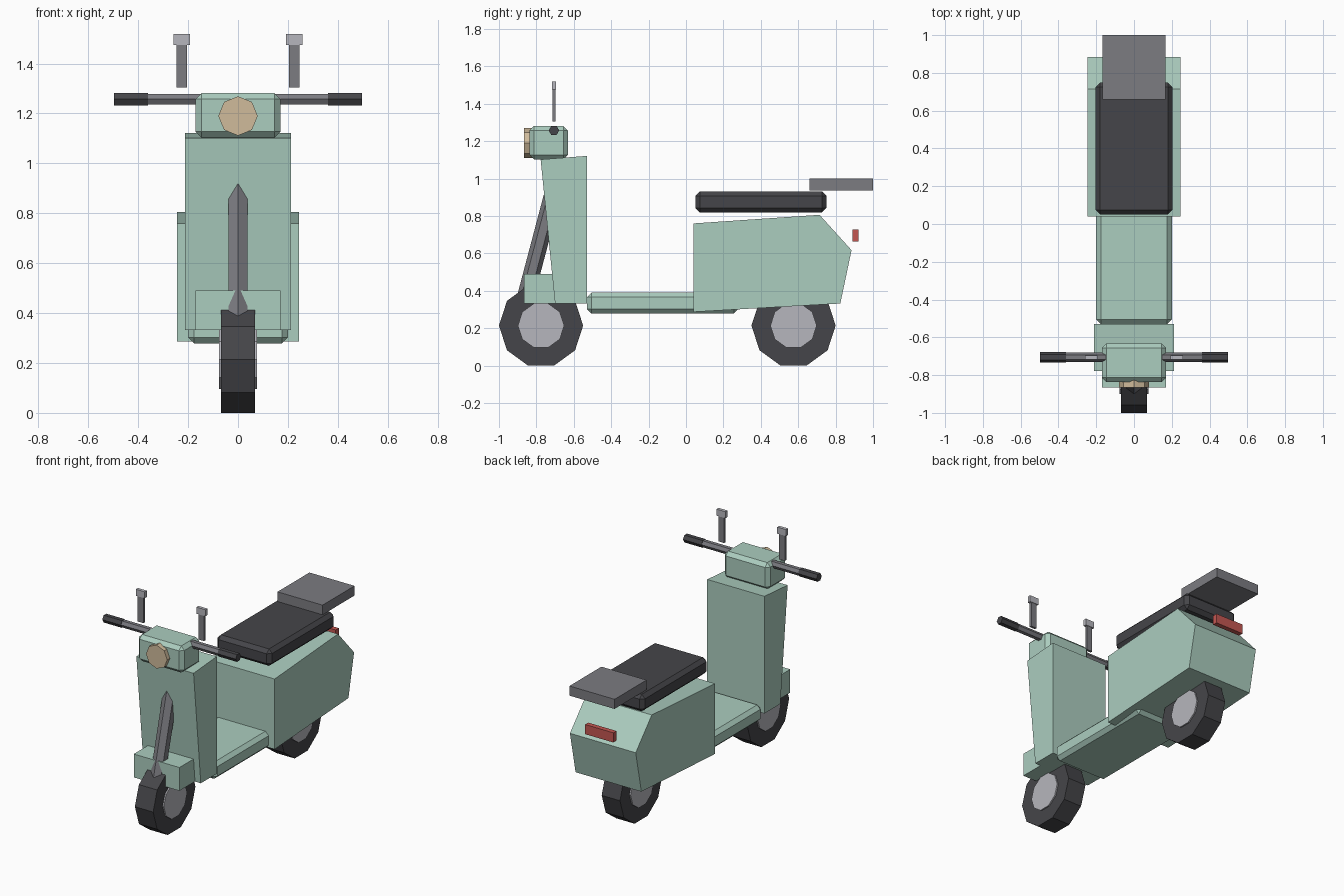
import bpy, bmesh, math
from mathutils import Matrix

default = bpy.data.objects.get("Cube")
if default:
    bpy.data.objects.remove(default, do_unlink=True)


def material(name, rgb):
    mat = bpy.data.materials.new(name)
    mat.use_nodes = True
    colour = (*rgb, 1)
    mat.diffuse_color = colour
    bsdf = next(n for n in mat.node_tree.nodes if n.type == "BSDF_PRINCIPLED")
    bsdf.inputs["Base Color"].default_value = colour
    bsdf.inputs["Roughness"].default_value = 0.7
    return mat


GREEN = material("mint green paint", (0.41, 0.61, 0.52))
DARK = material("dark rubber", (0.06, 0.06, 0.067))
GREY = material("grey metal", (0.2, 0.2, 0.22))
SILVER = material("silver metal", (0.47, 0.47, 0.51))
CREAM = material("cream lamp", (0.63, 0.5, 0.33))
RED = material("red lamp", (0.55, 0.095, 0.085))


def finish(name, bm, mat, bevel=0):
    bmesh.ops.recalc_face_normals(bm, faces=bm.faces)
    mesh = bpy.data.meshes.new(name)
    bm.to_mesh(mesh)
    bm.free()
    mesh.materials.append(mat)
    obj = bpy.data.objects.new(name, mesh)
    bpy.context.collection.objects.link(obj)
    if bevel:
        mod = obj.modifiers.new("chamfer", "BEVEL")
        mod.width = bevel
        mod.segments = 1
    return obj


def prism(name, profile, x0, x1, mat, bevel=0):
    """Extrude a (y, z) outline along x."""
    bm = bmesh.new()
    face = bm.faces.new([bm.verts.new((x0, y, z)) for y, z in profile])
    ext = bmesh.ops.extrude_face_region(bm, geom=[face])["geom"]
    verts = [v for v in ext if isinstance(v, bmesh.types.BMVert)]
    bmesh.ops.translate(bm, verts=verts, vec=(x1 - x0, 0, 0))
    return finish(name, bm, mat, bevel)


def box(name, x, y, z, mat, bevel=0):
    outline = [(y[0], z[0]), (y[1], z[0]), (y[1], z[1]), (y[0], z[1])]
    return prism(name, outline, x[0], x[1], mat, bevel)


def ring(sides, radius, y=0, z=0):
    turn = math.tau / sides
    return [(y + radius * math.cos(i * turn), z + radius * math.sin(i * turn))
            for i in range(sides)]


# Wheels
for place, y in (("front", -0.775), ("rear", 0.575)):
    prism(place + "_tyre", ring(10, 0.225, y, 0.214), -0.068, 0.068, DARK)
    prism(place + "_hub", ring(10, 0.124, y, 0.214), -0.077, 0.077, SILVER)

# Body panels
prism("rear_body", [(0.04, 0.287), (0.825, 0.332), (0.885, 0.617),
                    (0.714, 0.806), (0.04, 0.76)], -0.245, 0.245, GREEN)
prism("leg_shield", [(-0.7, 0.332), (-0.53, 0.332), (-0.53, 1.121),
                     (-0.777, 1.102)], -0.213, 0.213, GREEN)
box("floorboard", (-0.2, 0.2), (-0.53, 0.28), (0.278, 0.39), GREEN, 0.024)
box("front_fender", (-0.17, 0.17), (-0.866, -0.62), (0.333, 0.49), GREEN)

# Front fork, leaning back into the leg shield
fork = prism("front_fork", ring(6, 0.045), -0.36, 0.36, GREY)
fork.data.transform(Matrix.Translation((0, -0.784, 0.648))
                    @ Matrix.Rotation(math.radians(-14.8), 4, "X")
                    @ Matrix.Rotation(math.radians(-90), 4, "Y"))

# Steering head and headlight
box("steering_head", (-0.17, 0.17), (-0.837, -0.632), (1.103, 1.282), GREEN, 0.024)
lamp = prism("headlight", ring(8, 0.079), -0.03, 0.03, CREAM)
lamp.data.transform(Matrix.Translation((0, -0.836, 1.19))
                    @ Matrix.Rotation(math.radians(90), 4, "Z"))

# Handlebar, grips and mirrors
BAR_Y, BAR_Z = -0.706, 1.257
prism("handlebar", ring(6, 0.025, BAR_Y, BAR_Z), -0.4, 0.4, GREY)
for side, s in (("left", 1), ("right", -1)):
    prism(side + "_grip", ring(6, 0.028, BAR_Y, BAR_Z), s * 0.36, s * 0.497, DARK)
    box(side + "_mirror_stem", (s * 0.205, s * 0.247),
        (BAR_Y - 0.008, BAR_Y + 0.008), (1.304, 1.49), GREY)
    box(side + "_mirror", (s * 0.193, s * 0.259),
        (BAR_Y - 0.011, BAR_Y + 0.011), (1.475, 1.519), SILVER)

# Seat, rack and tail light
box("seat", (-0.203, 0.203), (0.05, 0.75), (0.818, 0.932), DARK, 0.024)
box("luggage_rack", (-0.168, 0.168), (0.66, 1.0), (0.935, 1.0), GREY)
box("tail_light", (-0.105, 0.105), (0.89, 0.923), (0.663, 0.728), RED)
